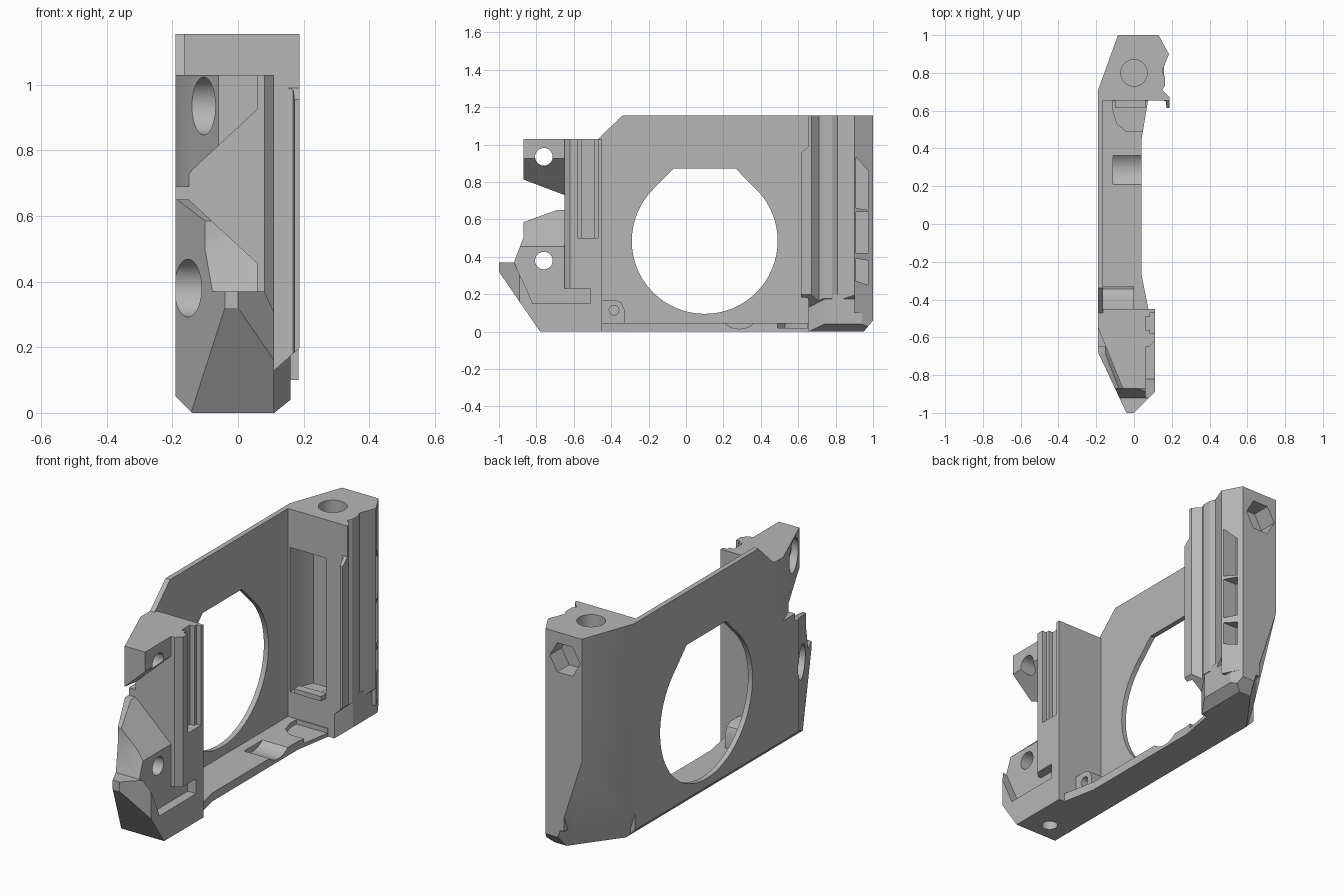
import bpy, bmesh, math
from mathutils import Vector

cube = bpy.data.objects.get("Cube")
if cube:
    bpy.data.objects.remove(cube, do_unlink=True)

grey = bpy.data.materials.new("plain grey")
grey.use_nodes = True
grey.diffuse_color = (0.47, 0.47, 0.47, 1)
grey.node_tree.nodes["Principled BSDF"].inputs["Base Color"].default_value = grey.diffuse_color

ORDER = {"x": lambda a, b, t: (t, a, b),
         "y": lambda a, b, t: (a, t, b),
         "z": lambda a, b, t: (a, b, t)}


def prism(name, axis, points, lo, hi):
    """Extrude a closed outline along one axis."""
    bm = bmesh.new()
    place = ORDER[axis]
    rings = [[bm.verts.new(place(a, b, t)) for a, b in points] for t in (lo, hi)]
    bm.faces.new(rings[0])
    bm.faces.new(rings[1])
    n = len(points)
    for i in range(n):
        j = (i + 1) % n
        bm.faces.new((rings[0][i], rings[0][j], rings[1][j], rings[1][i]))
    bmesh.ops.recalc_face_normals(bm, faces=bm.faces)
    mesh = bpy.data.meshes.new(name)
    bm.to_mesh(mesh)
    bm.free()
    mesh.materials.append(grey)
    ob = bpy.data.objects.new(name, mesh)
    bpy.context.scene.collection.objects.link(ob)
    return ob


def rect(a0, a1, b0, b1):
    return [(a0, b0), (a1, b0), (a1, b1), (a0, b1)]


def ring(a, b, r, n=40):
    return [(a + r * math.cos(math.tau * i / n), b + r * math.sin(math.tau * i / n))
            for i in range(n)]


def trim(ob, point, normal):
    """Slice off everything on the normal's side of a plane and cap it."""
    bm = bmesh.new()
    bm.from_mesh(ob.data)
    geom = bm.verts[:] + bm.edges[:] + bm.faces[:]
    cut = bmesh.ops.bisect_plane(bm, geom=geom, dist=1e-5, plane_co=point,
                                 plane_no=Vector(normal).normalized(), clear_outer=True)
    edges = [e for e in cut["geom_cut"] if isinstance(e, bmesh.types.BMEdge) and e.is_boundary]
    if edges:
        bmesh.ops.holes_fill(bm, edges=edges, sides=0)
    bmesh.ops.recalc_face_normals(bm, faces=bm.faces)
    bm.to_mesh(ob.data)
    bm.free()


def carve(ob, *cutters):
    """Subtract prisms given as (axis, outline, lo, hi)."""
    for spec in cutters:
        tool = prism("cutter", *spec)
        tool.hide_render = True
        mod = ob.modifiers.new("cut", "BOOLEAN")
        mod.operation, mod.solver, mod.object = "DIFFERENCE", "EXACT", tool
        deps = bpy.context.evaluated_depsgraph_get()
        result = bpy.data.meshes.new_from_object(ob.evaluated_get(deps))
        ob.modifiers.clear()
        ob.data = result
        bpy.data.objects.remove(tool, do_unlink=True)


OUTER_CHAMFER = ((-0.19, 0, 0.05), (-1, 0, -1))

# Thin side wall with the large round opening
wall = prism("side_wall", "x", [(-0.5, 0), (-0.5, 1.03), (-0.47, 1.03), (-0.34, 1.155),
                                (0.7, 1.155), (0.7, 0)], -0.19, -0.163)
trim(wall, *OUTER_CHAMFER)
arc = [math.radians(135 + 270 * i / 48) for i in range(49)]
opening = [(0.1 + 0.39 * math.cos(a), 0.485 + 0.39 * math.sin(a)) for a in arc]
opening += [(0.265, 0.872), (-0.065, 0.872)]
carve(wall, ("x", opening, -0.3, 0))

# Bottom shelf with its grooves
shelf = prism("bottom_shelf", "z", [(-0.19, -0.47), (0.08, -0.47), (0.04, -0.27), (0.04, 0.45),
                                    (0.075, 0.66), (-0.19, 0.66)], 0, 0.045)
trim(shelf, *OUTER_CHAMFER)
nook = [(0.2, 0.49), (0.2, 0.65), (-0.11, 0.65), (-0.11, 0.6), (-0.09, 0.53), (-0.04, 0.49)]
carve(shelf, ("x", ring(0.285, 0.13, 0.115), -0.11, 0.2), ("z", nook, 0.02, 0.2))

# Small screw boss in the lower inner corner
boss = prism("corner_boss", "x", [(-0.46, 0.03), (-0.33, 0.03), (-0.33, 0.12), (-0.345, 0.155),
                                  (-0.38, 0.17), (-0.46, 0.17)], -0.17, 0)
carve(boss, ("x", ring(-0.385, 0.115, 0.026, 24), -0.1, 0.1))

# Front arms: slanted outside, splayed notch between them
notch = [(-0.4, 0.73), (-0.15, 0.73), (0.06, 0.925), (0.3, 0.925),
         (0.3, 0.455), (0.06, 0.455), (-0.15, 0.65), (-0.4, 0.65)]
upper = prism("upper_front_arm", "x", [(-0.45, 0.69), (-0.45, 1.03), (-0.87, 1.03),
                                       (-0.87, 0.81), (-0.69, 0.73), (-0.69, 0.69)], -0.19, 0.06)
trim(upper, (-0.19, -0.55, 0), (-0.32, -0.13, 0))
lower = prism("lower_front_arm", "x", [(-0.45, 0), (-0.45, 0.69), (-0.69, 0.69), (-0.69, 0.65),
                                       (-0.87, 0.585), (-0.87, 0.5), (-0.92, 0.37), (-1, 0.37),
                                       (-1, 0.32), (-0.78, 0)], -0.19, 0.06)
trim(lower, (-0.19, -0.68, 0), (-0.32, -0.15, 0))
trim(lower, *OUTER_CHAMFER)
for arm, z in ((upper, 0.935), (lower, 0.38)):
    carve(arm, ("y", notch, -1.2, -0.65), ("x", ring(-0.76, z, 0.047), -0.3, 0.2),
          ("x", ring(-0.76, z, 0.088), -0.3, -0.03))
carve(lower, ("z", ring(-0.02, -0.68, 0.04, 32), -0.1, 0.12))

# Nose cheek on the inner side of the lower arm
cheek = prism("nose_cheek", "x", [(-1, 0.37), (-0.92, 0.37), (-0.84, 0.2), (-0.82, 0.15),
                                  (-0.51, 0.15), (-0.51, 0.25), (-0.45, 0.25), (-0.45, 0),
                                  (-0.78, 0), (-1, 0.32)], 0.05, 0.11)
for part in (lower, cheek):
    trim(part, (0, -1, 0), (1, -1, 0))

# Ribbed guide on the front block
guide = prism("front_guide", "z", [(0, -0.45), (0.11, -0.45), (0.11, -0.62), (0.08, -0.65),
                                   (0, -0.65)], 0.23, 1.03)
carve(guide, ("z", rect(0.085, 0.2, -0.58, -0.47), 0.5, 1.2),
      ("z", rect(0.055, 0.2, -0.56, -0.49), 0.5, 1.2))

# Rear post, foot and ribs
core = prism("rear_post", "z", [(-0.19, 0.655), (-0.19, 0.71), (-0.085, 1), (0.1, 1),
                                (0.1, 0.655)], 0, 1.155)
foot = prism("rear_foot", "z", [(0, 0.655), (0, 1), (0.13, 1), (0.16, 0.94), (0.16, 0.74),
                                (0.11, 0.655)], 0, 0.2)
ribs = prism("rear_ribs", "z", [(0.02, 0.655), (0.15, 0.655), (0.168, 0.65), (0.172, 0.615),
                                (0.188, 0.615), (0.188, 0.67), (0.15, 0.71), (0.163, 0.73),
                                (0.163, 0.78), (0.15, 0.81), (0.185, 0.9), (0.13, 1),
                                (0.02, 1)], 0.1, 1.155)
a, b, c = Vector((-0.085, 1, 0.5)), Vector((0.06, 1, 0.05)), Vector((-0.16, 0.68, 0))
for part in (core, foot):
    trim(part, a, (b - a).cross(c - a))
    trim(part, (0, 0.95, 0), (0, 0.06, -0.05))
    trim(part, *OUTER_CHAMFER)
trim(foot, (0.11, 0, 0), (0.04, 0, -0.05))

# Post pocket, vertical bore and hexagonal nut recess
pocket = [(-0.15, 0.6), (-0.15, 0.72), (-0.115, 0.8), (0.06, 0.8), (0.06, 0.6)]
carve(core, ("z", pocket, 0.18, 0.95), ("z", ring(0, 0.8, 0.07), 0.98, 1.3),
      ("y", ring(0.015, 1.02, 0.09, 6), 0.9, 1.2))
carve(ribs, ("y", [(0.1, 0.12), (0.19, 0.2), (0.3, 0.2), (0.3, 0), (0, 0), (0, 0.12)], 0.5, 0.9),
      ("x", [(0.5, 0.97), (0.61, 0.95), (0.655, 0.99), (0.655, 1.3), (0.5, 1.3)], 0, 0.3),
      ("y", ring(0.015, 1.02, 0.09, 6), 0.9, 1.2),
      ("z", ring(0, 0.8, 0.07), 0.98, 1.3),
      ("z", rect(-0.1, 0.06, 0.6, 0.8), 0.18, 0.95))

# Row of three side windows
for outline in ([(0.91, 0.66), (0.975, 0.65), (0.975, 0.86), (0.91, 0.93)],
                rect(0.91, 0.975, 0.42, 0.64),
                [(0.91, 0.27), (0.975, 0.25), (0.975, 0.38), (0.91, 0.39)]):
    carve(ribs, ("x", outline, 0.08, 0.3))

# Small ledge at the foot of the post pocket
prism("pocket_ledge", "x", [(0.615, 0.2), (0.66, 0.2), (0.66, 0.225), (0.615, 0.225)], -0.1, 0.06)

# Smooth the round bores while keeping the flats crisp
bpy.ops.object.select_all(action="DESELECT")
for ob in (wall, shelf, boss, upper, lower, core):
    ob.select_set(True)
    bpy.context.view_layer.objects.active = ob
bpy.ops.object.shade_smooth_by_angle(angle=math.radians(25))
